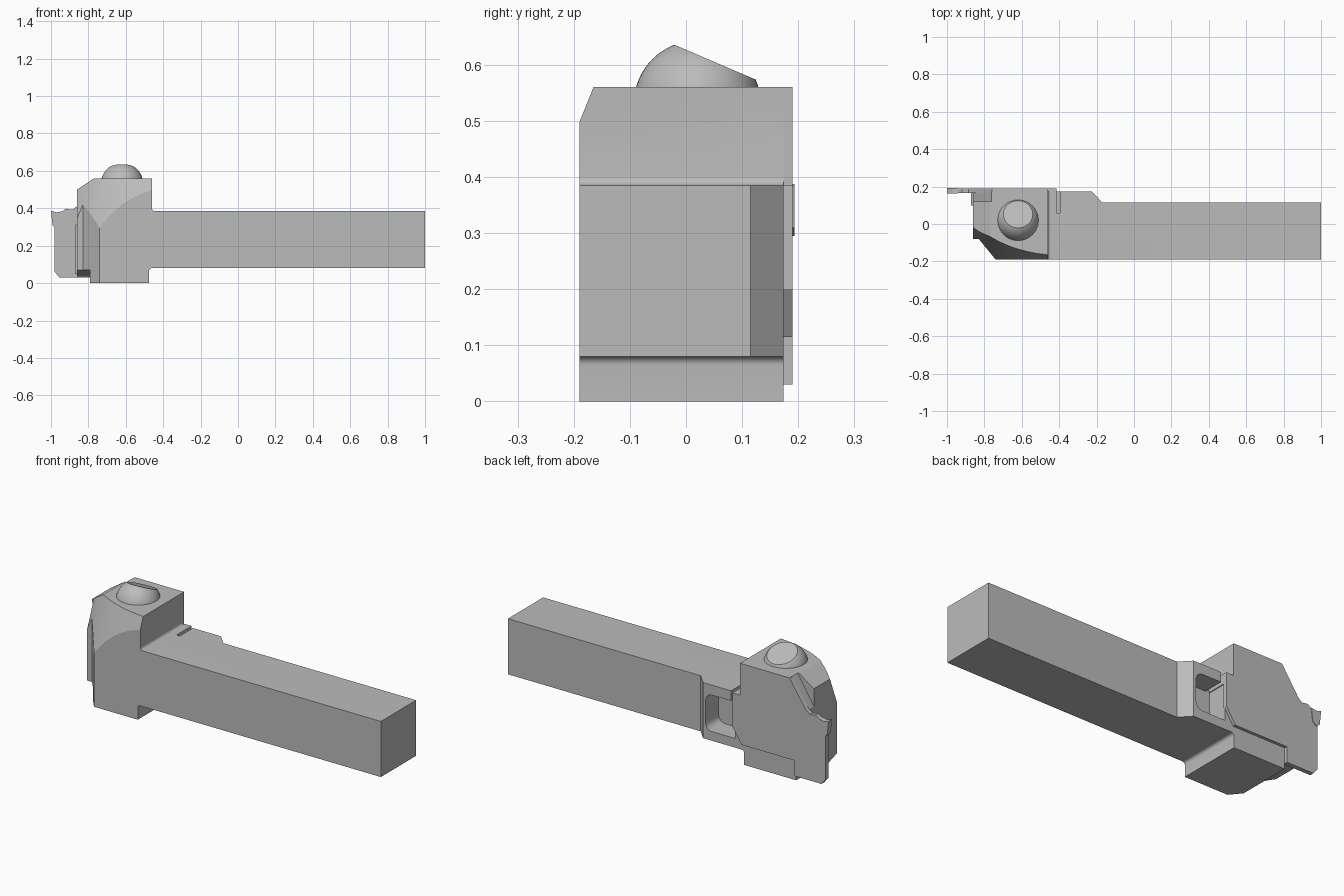
import bpy, bmesh, math
from mathutils import Vector, Matrix

cube = bpy.data.objects.get("Cube")
if cube:
    bpy.data.objects.remove(cube, do_unlink=True)

steel = bpy.data.materials.new("steel_grey")
steel.use_nodes = True
GREY = (0.5, 0.5, 0.5, 1)
steel.diffuse_color = GREY
steel.node_tree.nodes["Principled BSDF"].inputs["Base Color"].default_value = GREY


def finish(name, bm):
    bmesh.ops.recalc_face_normals(bm, faces=bm.faces[:])
    me = bpy.data.meshes.new(name)
    bm.to_mesh(me)
    bm.free()
    me.materials.append(steel)
    ob = bpy.data.objects.new(name, me)
    bpy.context.collection.objects.link(ob)
    return ob


def prism(name, poly, axis, a, b, shift=(0, 0)):
    """Extrude a 2D outline along an axis; shift slants the far end."""
    def at(u, w, t):
        return {"x": (t, u, w), "y": (u, t, w), "z": (u, w, t)}[axis]
    bm = bmesh.new()
    lo = [bm.verts.new(at(u, w, a)) for u, w in poly]
    hi = [bm.verts.new(at(u + shift[0], w + shift[1], b)) for u, w in poly]
    bm.faces.new(lo)
    bm.faces.new(hi)
    n = len(poly)
    for i in range(n):
        j = (i + 1) % n
        bm.faces.new((lo[i], lo[j], hi[j], hi[i]))
    return finish(name, bm)


def rod(name, start, end, radius, segments=32):
    s, e = Vector(start), Vector(end)
    bm = bmesh.new()
    bmesh.ops.create_cone(bm, cap_ends=True, segments=segments, radius1=radius,
                          radius2=radius, depth=(e - s).length)
    turn = (e - s).to_track_quat("Z", "Y").to_matrix().to_4x4()
    bm.transform(Matrix.Translation((s + e) / 2) @ turn)
    return finish(name, bm)


def boolean(ob, tool, operation="DIFFERENCE", keep=False):
    mod = ob.modifiers.new("cut", "BOOLEAN")
    mod.operation, mod.object, mod.solver = operation, tool, "EXACT"
    bpy.context.view_layer.objects.active = ob
    bpy.ops.object.modifier_apply(modifier=mod.name)
    if not keep:
        bpy.data.objects.remove(tool, do_unlink=True)


def arc(cx, cz, r, a0, a1, n=6):
    return [(cx + r * math.cos(math.radians(a0 + (a1 - a0) * i / n)),
             cz + r * math.sin(math.radians(a0 + (a1 - a0) * i / n))) for i in range(n + 1)]


# Holder body: side profile intersected with the plan outline
side = [(1, .08), (1, .385)] + arc(-.445, .40, .015, 270, 180) + [
    (-.46, .56), (-.77, .56), (-.86, .5), (-.86, .035), (-.79, .035),
    (-.79, 0), (-.475, 0)] + arc(-.46, .065, .015, 180, 90)
body = prism("holder_body", side, "y", -.19, .25)
plan = [(1, -.25), (1, .115), (-.17, .115), (-.225, .174), (-.95, .174),
        (-.95, -.08), (-.83, -.08), (-.74, -.19), (-.74, -.25)]
boolean(body, prism("plan_tool", plan, "z", -.1, .7), "INTERSECT")

# Rounded slanted shoulder at the front of the head
curve = [(-.90, .042), (-.855, 0), (-.83, -.023), (-.80, -.046), (-.76, -.073),
         (-.717, -.096), (-.67, -.117), (-.62, -.134), (-.57, -.147),
         (-.52, -.157), (-.46, -.165), (-.40, -.17)]
outline = [(x, y - .144) for x, y in curve] + [(-.40, -.6), (-.90, -.6)]
boolean(body, prism("shoulder_tool", outline, "z", .20, .62, (0, .168)))

# Slanted underside of the nose
under = [(-.3, -.1), (-.3, .07), (-.08, .07), (.03, .034), (.03, -.1)]
boolean(body, prism("nose_tool", under, "x", -.95, -.7901))

# Sloped relief behind the cutting edge
boolean(body, prism("relief_tool", [(-.745, .585), (-.862, .40), (-.95, .40), (-.95, .585)],
                    "y", .12, .3))

# Rear pocket with rounded ends, and the clamping slit above it
pocket = (arc(-.28, .29, .04, 0, 90) + [(-.42, .33), (-.42, .13)]
          + arc(-.28, .17, .04, 270, 360))
boolean(body, prism("pocket_tool", pocket, "y", .06, .3))
boolean(body, prism("slit_tool", [(-.415, .06), (-.395, .06), (-.395, .3), (-.415, .3)],
                    "z", .25, .45))

# Flat blade on the back of the head
blade_outline = [(-.46, .56), (-.46, .385), (-.415, .385), (-.415, .2), (-.47, .115),
                 (-.79, .115), (-.79, .03), (-.955, .03), (-.98, .06), (-.98, .30),
                 (-.985, .37), (-.94, .383), (-.92, .398), (-.885, .392),
                 (-.862, .41), (-.76, .56)]
blade = prism("blade", blade_outline, "y", .166, .19)

# Screw hole through the blade into the head
hole = rod("hole_tool", (-.62, .09, .37), (-.62, .3, .37), .055)
boolean(body, hole, keep=True)
boolean(blade, hole)
tip = rod("screw_tip", (-.62, .06, .34), (-.63, .18, .375), .025)

# Cutting insert at the blade tip
insert = prism("cutting_insert", [(-1, .387), (-.992, .31), (-.975, .295), (-.95, .31),
                                  (-.94, .384), (-.97, .378)], "y", .163, .193)

# Support rail between nose and blade
rail = prism("blade_rail", [(-.85, .05), (-.872, .05), (-.872, .31), (-.85, .325)],
             "y", .10, .175)

# Clamp screw head: ball with a tilted flat
bm = bmesh.new()
bmesh.ops.create_uvsphere(bm, u_segments=48, v_segments=32, radius=.113)
bm.transform(Matrix.Translation((-.62, .02, .53)))
for point, normal in (((-.62, -.015, .633), (0, .394, .919)), ((-.62, 0, .52), (0, 0, -1))):
    cut = bmesh.ops.bisect_plane(bm, geom=bm.verts[:] + bm.edges[:] + bm.faces[:],
                                 plane_co=point, plane_no=normal, clear_outer=True)
    rim = [g for g in cut["geom_cut"] if isinstance(g, bmesh.types.BMEdge)]
    bmesh.ops.contextual_create(bm, geom=rim)
dome = finish("clamp_screw_head", bm)

# Smooth curved faces, keep edges crisp
bpy.ops.object.select_all(action="DESELECT")
for ob in (body, blade, tip, insert, rail, dome):
    ob.select_set(True)
bpy.context.view_layer.objects.active = body
bpy.ops.object.shade_smooth_by_angle(angle=math.radians(20))
